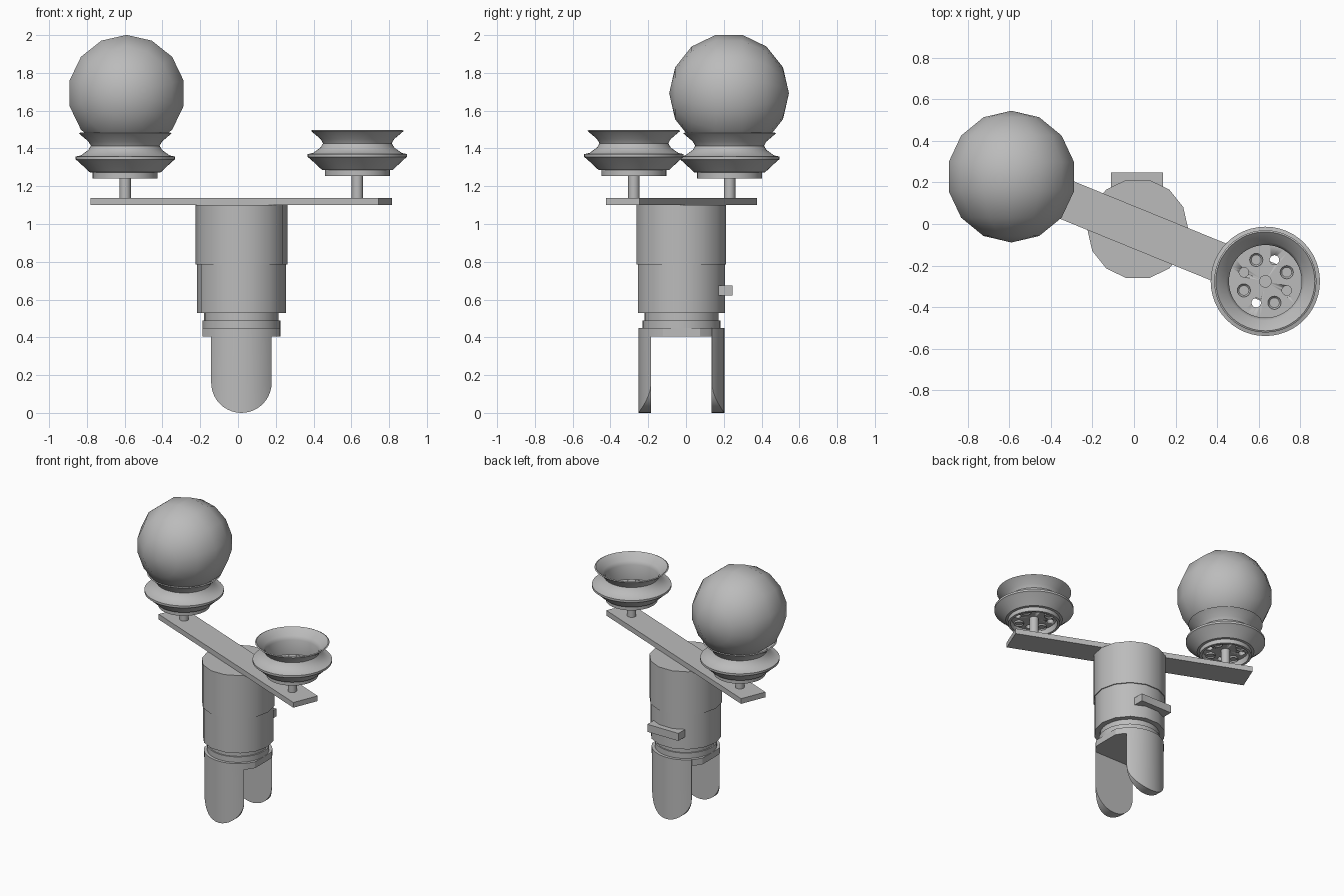
import bpy
import bmesh
from math import sin, cos, pi, radians, sqrt
from mathutils import Matrix

if "Cube" in bpy.data.objects:
    bpy.data.objects.remove(bpy.data.objects["Cube"])

GREY = (0.5, 0.5, 0.5, 1)
grey = bpy.data.materials.new("plain grey")
grey.use_nodes = True
grey.diffuse_color = GREY
grey.node_tree.nodes["Principled BSDF"].inputs["Base Color"].default_value = GREY

CX, CY = 0.018, -0.024                       # axis of the body
WHEELS = {"right": (-0.597, 0.231, -0.013), "left": (0.632, -0.276, 0.0)}


def finish(bm, name, loc=(0, 0, 0), rot=0, angle=30):
    bmesh.ops.recalc_face_normals(bm, faces=bm.faces)
    mesh = bpy.data.meshes.new(name)
    bm.to_mesh(mesh)
    bm.free()
    mesh.materials.append(grey)
    ob = bpy.data.objects.new(name, mesh)
    ob.location = loc
    ob.rotation_euler.z = rot
    bpy.context.collection.objects.link(ob)
    bpy.ops.object.select_all(action="DESELECT")
    ob.select_set(True)
    bpy.context.view_layer.objects.active = ob
    bpy.ops.object.shade_smooth_by_angle(angle=radians(angle))
    return ob


def add_cylinder(bm, r, z0, z1, sides, x=0, y=0):
    turn = Matrix.Rotation(pi / 2, 4, "Z")
    return bmesh.ops.create_cone(
        bm, cap_ends=True, segments=sides, radius1=r, radius2=r, depth=z1 - z0,
        matrix=Matrix.Translation((x, y, (z0 + z1) / 2)) @ turn)["verts"]


def cylinder(name, r, z0, z1, sides, x, y):
    bm = bmesh.new()
    add_cylinder(bm, r, z0, z1, sides)
    return finish(bm, name, (x, y, 0))


def box(name, size, loc, rot=0):
    bm = bmesh.new()
    bmesh.ops.create_cube(bm, size=1, matrix=Matrix.Diagonal((*size, 1)))
    return finish(bm, name, loc, rot)


def lathe(profile, sides=48):
    bm = bmesh.new()
    verts = [bm.verts.new((r, 0, z)) for r, z in profile]
    edges = [bm.edges.new(pair) for pair in zip(verts, verts[1:])]
    bmesh.ops.spin(bm, geom=verts + edges, cent=(0, 0, 0), axis=(0, 0, 1),
                   angle=2 * pi, steps=sides)
    bmesh.ops.remove_doubles(bm, verts=bm.verts, dist=0.0005)
    return bm


# Body: two barrels, neck rings and the flat-sided collar
cylinder("upper_barrel", 0.243, 0.785, 1.10, 14, CX, CY)
cylinder("lower_barrel", 0.236, 0.53, 0.785, 14, CX, CY)
cylinder("neck", 0.197, 0.48, 0.53, 28, CX, CY)
cylinder("neck_ring", 0.206, 0.45, 0.49, 28, CX, CY)
bm = bmesh.new()
for v in add_cylinder(bm, 0.227, 0.405, 0.45, 28):
    v.co.x = max(-0.206, min(0.206, v.co.x))
bmesh.ops.remove_doubles(bm, verts=bm.verts, dist=0.0005)
finish(bm, "collar", (CX, CY, 0))

# Prongs: flat inside, curved outside, round lower end
HALF, OUTER, STEPS = 0.16, 0.227, 20
for name, side in (("front_prong", -1), ("back_prong", 1)):
    bm = bmesh.new()
    columns = []
    for i in range(STEPS + 1):
        x = -HALF * cos(pi * i / STEPS)
        low = HALF - sqrt(max(0, HALF ** 2 - x * x))
        outer = sqrt(OUTER ** 2 - x * x)
        columns.append([bm.verts.new((x, side * y, z)) for y, z in
                        ((HALF, low), (outer, low), (outer, 0.45), (HALF, 0.45))])
    for a, b in zip(columns, columns[1:]):
        for k in range(4):
            n = (k + 1) % 4
            bm.faces.new((a[k], a[n], b[n], b[k]))
    bm.faces.new(columns[0])
    bm.faces.new(columns[-1])
    finish(bm, name, (CX, CY, 0))

# Grip bar at the back and the crossing arm
box("grip_bar", (0.25, 0.10, 0.055), (0.014, 0.197, 0.648))
box("arm", (1.646, 0.192, 0.038), (CX, CY, 1.119), radians(-22.2))

# Flanged wheels on posts
PROFILE = [(0, 1.295), (0.15, 1.295), (0.155, 1.255), (0.172, 1.255),
           (0.172, 1.285), (0.188, 1.287), (0.25, 1.345), (0.263, 1.355),
           (0.263, 1.37), (0.235, 1.376), (0.195, 1.405), (0.182, 1.427),
           (0.195, 1.45), (0.246, 1.493), (0.238, 1.497), (0.188, 1.452),
           (0.175, 1.427), (0.178, 1.32), (0, 1.32)]
BOLT_CIRCLE = 0.112
for side, (x, y, drop) in WHEELS.items():
    wheel = finish(lathe(PROFILE), side + "_wheel", (x, y, drop), angle=35)

    # Four through holes
    bm = bmesh.new()
    for k in range(4):
        a = radians(67 + 90 * k)
        add_cylinder(bm, 0.023, 1.2, 1.4, 16, BOLT_CIRCLE * cos(a), BOLT_CIRCLE * sin(a))
    cutter = finish(bm, "hole_cutter", (x, y, drop))
    cutter.hide_render = True
    bpy.context.view_layer.objects.active = wheel
    cut = wheel.modifiers.new("holes", "BOOLEAN")
    cut.operation, cut.solver, cut.object = "DIFFERENCE", "EXACT", cutter
    bpy.ops.object.modifier_apply(modifier=cut.name)
    bpy.data.objects.remove(cutter)

    # Four bolts between the holes
    bm = bmesh.new()
    for k in range(4):
        a = radians(23 + 90 * k)
        add_cylinder(bm, 0.032, 1.282, 1.333, 16, BOLT_CIRCLE * cos(a), BOLT_CIRCLE * sin(a))
    caps = [f for f in bm.faces if len(f.verts) > 4]
    bmesh.ops.inset_individual(bm, faces=caps, thickness=0.008, depth=-0.008)
    finish(bm, side + "_wheel_bolts", (x, y, drop))

    cylinder(side + "_post", 0.03, 1.13, 1.39 + drop, 20, x, y)

# Ball resting in the right wheel, poles facing front and back
bm = bmesh.new()
bmesh.ops.create_uvsphere(bm, u_segments=14, v_segments=7, radius=0.317,
                          matrix=Matrix.Rotation(pi / 2, 4, "X"))
finish(bm, "ball", (-0.59, 0.228, 1.692))
